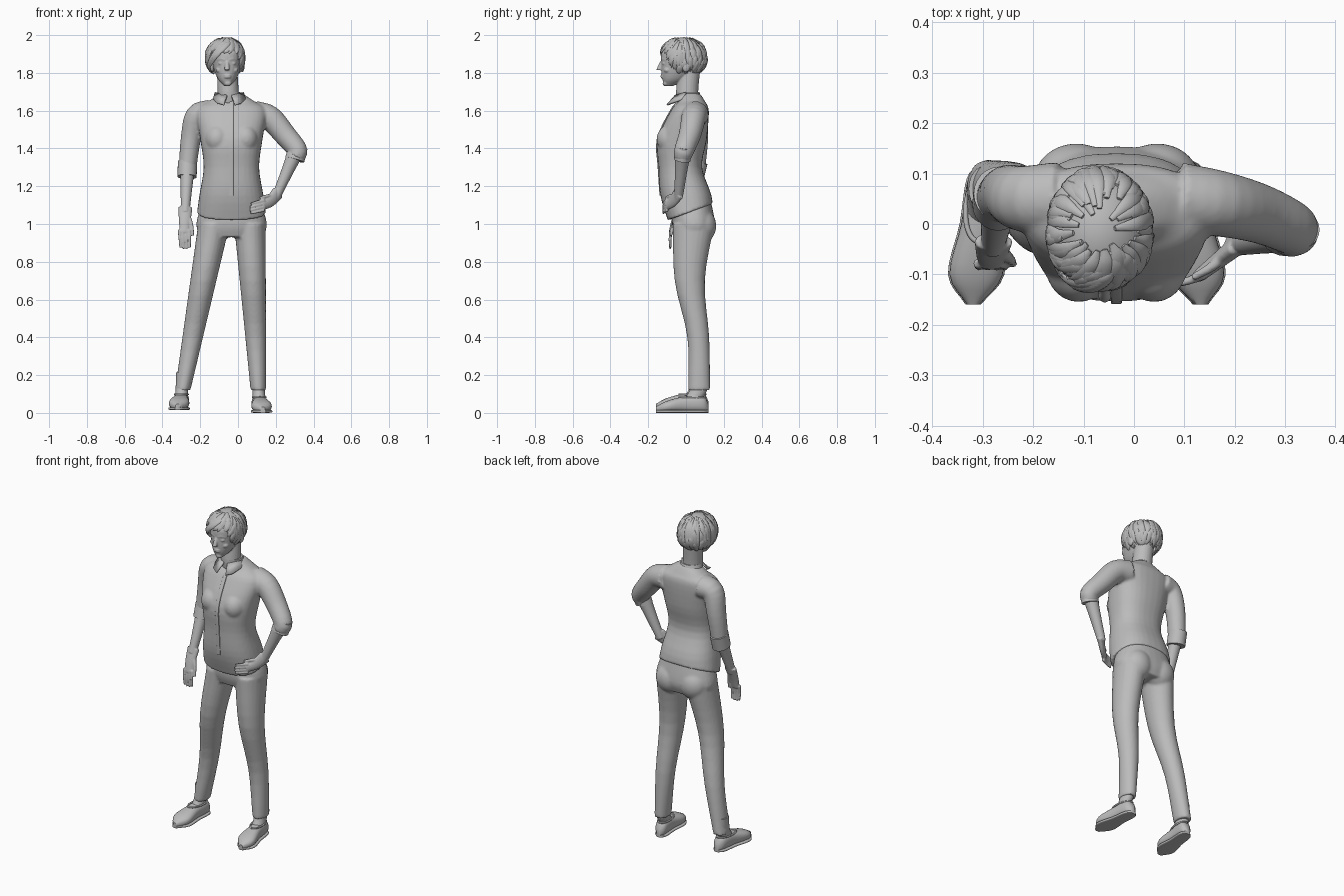
import bpy, bmesh, math, random
from mathutils import Vector, Matrix

default_cube = bpy.data.objects.get("Cube")
if default_cube:
    bpy.data.objects.remove(default_cube)
random.seed(4)
ACROSS, BACK, UP = Matrix.Identity(3)

grey = bpy.data.materials.new("plain grey")
grey.use_nodes = True
grey.diffuse_color = (.5, .5, .5, 1)
grey.node_tree.nodes["Principled BSDF"].inputs["Base Color"].default_value = grey.diffuse_color


def mix(start, end, factor):
    return start + (end - start) * factor


def spline(rings, steps):
    """Catmull-Rom through rings of (x, y, z, width, depth)."""
    keys = [Vector(ring) for ring in rings]
    keys = [keys[0] * 2 - keys[1]] + keys + [keys[-1] * 2 - keys[-2]]
    path = []
    for before, here, there, after in zip(keys, keys[1:], keys[2:], keys[3:]):
        enter, leave = (there - before) / 2, (after - here) / 2
        for step in range(steps):
            t = step / steps
            swing = enter * (1 - t) - leave * t + (there - here) * (2 * t - 1)
            path.append(mix(here, there, t) + swing * t * (1 - t))
    return path + [keys[-2]]


def loft(bm, rings, ref=BACK, normal=None, power=2, sides=24, steps=4):
    """Closed tube through rings; depth runs along ref, width across it."""
    path = spline(rings, steps)
    centres = [Vector(key[:3]) for key in path]
    loops = []
    for i, (centre, key) in enumerate(zip(centres, path)):
        ahead, behind = centres[min(i + 1, len(path) - 1)], centres[max(i - 1, 0)]
        tangent = normal or (ahead - behind).normalized()
        deep = (ref - tangent * ref.dot(tangent)).normalized()
        wide = deep.cross(tangent)
        loop = []
        for side in range(sides):
            angle = math.tau * side / sides
            c, s = math.cos(angle), math.sin(angle)
            c = math.copysign(abs(c) ** (2 / power), c) * max(key[3], .001)
            s = math.copysign(abs(s) ** (2 / power), s) * max(key[4], .001)
            loop.append(bm.verts.new(centre + wide * c + deep * s))
        loops.append(loop)
    for lower, upper in zip(loops, loops[1:]):
        for side in range(sides):
            following = (side + 1) % sides
            bm.faces.new((lower[side], lower[following], upper[following], upper[side]))
    bm.faces.new(loops[0][::-1])
    bm.faces.new(loops[-1])


def limb(bm, points, start, end, flat=1, **options):
    """Tube whose radius tapers evenly from start to end."""
    rings = []
    for i, point in enumerate(points):
        radius = mix(start, end, i / (len(points) - 1))
        rings.append((*point, radius, radius * flat))
    loft(bm, rings, **options)


def stack(bm, x, rows, **options):
    """Level rings of (y, z, width, depth) standing over one x."""
    loft(bm, [(x, *row) for row in rows], normal=UP, sides=32, **options)


def ball(bm, place, size):
    matrix = Matrix.Translation(place) @ Matrix.Diagonal((*size, 1))
    bmesh.ops.create_uvsphere(bm, u_segments=32, v_segments=20, radius=1, matrix=matrix)


def finish(name, bm, voxel=None):
    """Make the object; voxel blends its overlapping pieces into one skin."""
    bmesh.ops.recalc_face_normals(bm, faces=bm.faces)
    mesh = bpy.data.meshes.new(name)
    bm.to_mesh(mesh)
    bm.free()
    mesh.materials.append(grey)
    part = bpy.data.objects.new(name, mesh)
    bpy.context.collection.objects.link(part)
    if voxel:
        blend = part.modifiers.new("blend", "REMESH")
        blend.mode, blend.voxel_size, blend.use_smooth_shade = "VOXEL", voxel, True
        soften = part.modifiers.new("soften", "SMOOTH")
        soften.factor, soften.iterations = .5, 3
    bpy.ops.object.select_all(action="DESELECT")
    part.select_set(True)
    bpy.context.view_layer.objects.active = part
    bpy.ops.object.shade_smooth_by_angle(angle=math.radians(50))
    return part


# Jacket body, cut along a hem that rises to the back
torso = [(.03, 1, .19, .12), (0, 1.15, .17, .135), (-.03, 1.3, .147, .115), (-.02, 1.45, .165, .13),
         (.02, 1.6, .185, .1), (.03, 1.65, .12, .07), (.02, 1.69, .06, .055)]
bm = bmesh.new()
stack(bm, -.035, torso, power=2.4)
bmesh.ops.bisect_plane(bm, geom=bm.verts[:] + bm.edges[:] + bm.faces[:], plane_co=UP * 1.055,
                       plane_no=UP - BACK * .37, clear_inner=True)
bmesh.ops.holes_fill(bm, edges=[edge for edge in bm.edges if edge.is_boundary])
for side in (-1, 1):
    ball(bm, (side * .075 - .035, -.085, 1.45), (.065, .07, .075))

# Sleeves, rolled cuffs and placket
limb(bm, [(-.15, .05, 1.59), (-.22, .05, 1.57), (-.25, .06, 1.45), (-.27, .05, 1.27)], .068, .046, 1.08)
limb(bm, [(.09, .05, 1.58), (.17, .04, 1.56), (.25, .02, 1.47), (.315, -.01, 1.39), (.3, -.02, 1.35)], .072, .046)
finish("jacket", bm, voxel=.008)
bm = bmesh.new()
limb(bm, [(-.267, .06, 1.33), (-.27, .04, 1.25)], .051, .051, 1.08)
limb(bm, [(.32, -.01, 1.41), (.3, -.02, 1.34)], .05, .052, .85)
finish("sleeve_cuffs", bm)
bm = bmesh.new()
loft(bm, [(-.035, y - depth, z, .011, .005) for y, z, width, depth in torso[:-1]][::-1][:-1], power=4)
finish("placket", bm)

# Collar band and its two points
bm = bmesh.new()
stack(bm, -.047, [(.02, 1.66, .07, .066), (.01, 1.7, .06, .06)])
finish("collar_band", bm)
bm = bmesh.new()
for side in (-1, 1):
    flap = [(.075, 0, 1.695), (.012, -.056, 1.68), (.03, -.1, 1.63), (.065, -.08, 1.64), (.085, -.02, 1.66)]
    bm.faces.new([bm.verts.new((side * x - .046, y, z)) for x, y, z in flap])
thickness = finish("collar_points", bm).modifiers.new("thickness", "SOLIDIFY")
thickness.thickness, thickness.offset = .009, 0

# Trousers: hips, seat and two tapering legs
bm = bmesh.new()
stack(bm, -.034, [(.03, 1.13, .15, .1), (.04, 1, .187, .114), (.04, .93, .16, .095)], power=2.3)
for side in (-1, 1):
    ball(bm, (side * .08 - .034, .085, .99), (.085, .075, .09))
for hip, ankle in ((-.127, -.295), (.063, .108)):
    rings = []
    for y, z, depth in ((.04, 1, .11), (.02, .7, .08), (.065, .4, .058), (.07, .12, .058)):
        rings.append((mix(ankle, hip, z - .12 * (1 - z)), y, z, mix(.041, .09, z - .12), depth))
    loft(bm, rings, normal=UP)
finish("trousers", bm, voxel=.008)

# Feet: ankle, slip-on shoe, opening rim and sole
shoe = [(.12, .012, .02), (.09, .035, .043), (0, .04, .042), (-.1, .053, .03), (-.16, .012, .014)]
for name, heel, splay, lift in (("right", -.295, .1, .015), ("left", .108, -.1, 0)):
    def on_foot(y, z):
        return heel + splay * (y - .08), y, z + lift
    bm = bmesh.new()
    limb(bm, [on_foot(.07, .2), on_foot(.065, .12), on_foot(.03, .06)], .032, .034, 1.4, normal=UP)
    finish(name + "_ankle", bm)
    bm = bmesh.new()
    loft(bm, [(*on_foot(y, high + .004), wide, high) for y, wide, high in shoe], ref=UP, normal=-BACK, power=2.4)
    finish(name + "_shoe", bm)
    bm = bmesh.new()
    loft(bm, [(*on_foot(y, .008), wide + .003, .008) for y, wide, high in shoe], ref=UP, normal=-BACK, power=4)
    finish(name + "_sole", bm)
    bm = bmesh.new()
    rim = []
    for step in range(13):
        angle = math.tau * step / 12
        x, y, z = on_foot(.035 + .07 * math.cos(angle), .083)
        rim.append((x + .034 * math.sin(angle), y, z))
    limb(bm, rim, .005, .005, ref=UP, sides=8)
    finish(name + "_shoe_rim", bm)

# Forearms and hands: one hanging, one resting on the hip
for name, elbow, wrist, knuckles, spread, reach in (
        ("right", (-.265, .06, 1.34), (-.28, -.045, 1.06), (-.284, -.078, .97), ACROSS, (.005, -.005, -.105)),
        ("left", (.31, -.015, 1.39), (.2, -.04, 1.14), (.14, -.1, 1.1), UP, (-.08, -.022, -.02))):
    elbow, wrist, knuckles, reach = map(Vector, (elbow, wrist, knuckles, reach))
    bm = bmesh.new()
    limb(bm, [elbow, mix(elbow, wrist, .4), wrist], .044, .023)
    limb(bm, [mix(wrist, elbow, .1), mix(wrist, knuckles, .5), knuckles + reach * .15], .02, .013, 1.9, ref=spread)
    for finger in range(4):
        root = knuckles + spread * (finger - 1.5) * .017
        tip = root + reach * (1 - .06 * abs(finger - 1.5))
        limb(bm, [root, mix(root, tip, .5) - BACK * .004, tip], .01, .006, ref=spread, sides=12)
    limb(bm, [wrist + spread * .01, mix(wrist, knuckles, .7) + spread * .036, knuckles + spread * .044 + reach * .3],
         .013, .007, ref=spread, sides=12)
    finish(name + "_forearm_and_hand", bm, voxel=.004)

# Head, neck and face
bm = bmesh.new()
limb(bm, [(-.048, .012, 1.64), (-.052, .006, 1.7), (-.058, .02, 1.83)], .058, .054, 1.05, normal=UP)
stack(bm, -.058, [(-.09, 1.73, .015, .02), (-.06, 1.77, .05, .066), (-.025, 1.84, .075, .106),
                  (-.015, 1.92, .08, .11), (-.01, 1.97, .03, .04)], power=2.2)
limb(bm, [(-.058, -.122, 1.87), (-.058, -.136, 1.84), (-.058, -.143, 1.815)], .008, .014, normal=UP)
for z in (1.787, 1.777):
    ball(bm, (-.056, -.123, z), (.02, .012, .006))
ball(bm, (-.054, -.108, 1.745), (.02, .016, .016))
for side in (-1, 1):
    def on_face(x, y, z):
        return side * x - .058, y, z
    ball(bm, on_face(.03, -.116, 1.85), (.017, .011, .008))
    ball(bm, on_face(.038, -.098, 1.815), (.022, .02, .016))
    ball(bm, on_face(.08, 0, 1.835), (.013, .022, .032))
    limb(bm, [on_face(.01, -.128, 1.868), on_face(.03, -.123, 1.874), on_face(.05, -.108, 1.868)], .006, .005, ref=UP)
finish("head", bm, voxel=.004)

# Short hair: cap trimmed along the hairline, then overlapping locks
skull = Matrix.Translation((-.068, -.013, 1.88)) @ Matrix.Diagonal((.1, .12, .108, 1))


def hairline(turn):
    front = min(max((math.cos(turn) - .3) / .45, 0), 1)
    return mix(-.72, .33, front * front * (3 - 2 * front))


def on_skull(turn, rise, swell=1):
    flat = math.cos(rise)
    return skull @ (Vector((math.sin(turn) * flat, -math.cos(turn) * flat, math.sin(rise))) * swell)


bm = bmesh.new()
ball(bm, (0, 0, 0), (1, 1, 1))
bare = [v for v in bm.verts if math.asin(max(-1, min(1, v.co.z))) < hairline(math.atan2(v.co.x, -v.co.y))]
bmesh.ops.delete(bm, geom=bare, context="VERTS")
bm.transform(skull)
finish("hair_cap", bm)


def lock(bm, turn, rise, sweep, drop, width, swell):
    """Tapered flat strand lying along the skull."""
    rings = []
    for along in (0, .3, .7, 1):
        bulge = math.sin(math.pi * mix(.1, .97, along))
        spot = on_skull(turn + sweep * along, rise - drop * along, swell + .03 * bulge)
        rings.append((*spot, width * bulge, .2 * width * bulge + .002))
    outward = on_skull(turn + sweep / 2, rise - drop / 2) - skull.translation
    loft(bm, rings, ref=outward.normalized(), sides=8)


bm = bmesh.new()
count = 110
for i in range(count):
    turn = 2 * math.tau * i / count + random.uniform(-.08, .08)
    end = hairline(turn) + random.uniform(-.2, .1)
    rise = random.uniform(.6, 1.3) if i < count / 2 else end + random.uniform(.5, .9)
    sweep = random.uniform(-.25, .25) - .5 * max(0, math.cos(turn))
    lock(bm, turn - sweep / 2, rise, sweep, rise - end, .016, random.uniform(1, 1.03))

# Long fringe swept across the forehead
for i in range(9):
    lock(bm, .45 - .06 * i, .85 - .04 * i, -1.15 - .04 * i, .6 + .09 * i, .016, 1.04)
finish("hair_locks", bm)
